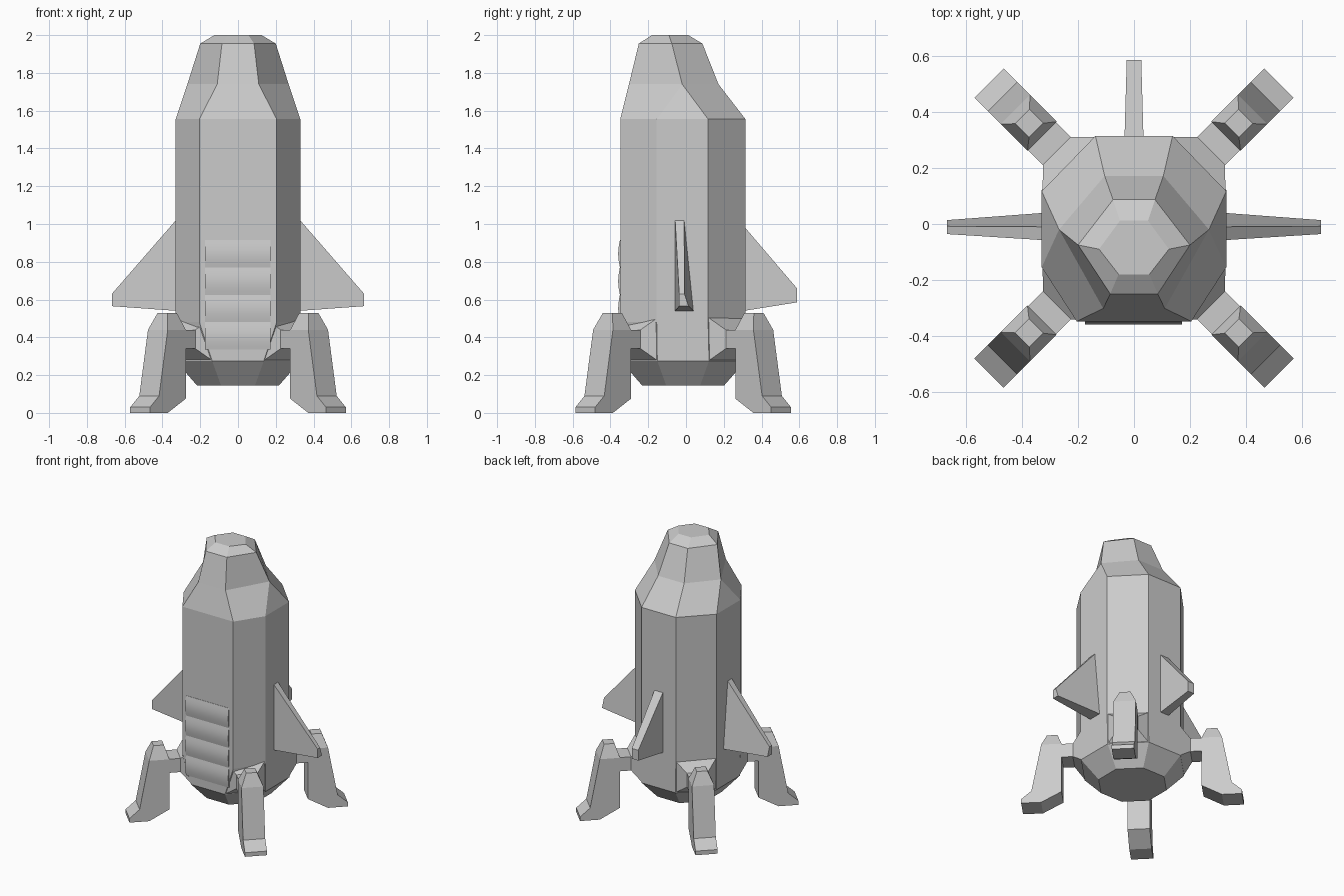
import bpy, bmesh, math
from mathutils import Vector, Matrix

if "Cube" in bpy.data.objects:
    bpy.data.objects.remove(bpy.data.objects["Cube"])

CY = -0.015  # centre line of the hull in y


def finish(name, bm):
    bmesh.ops.remove_doubles(bm, verts=bm.verts, dist=0.0005)
    bmesh.ops.recalc_face_normals(bm, faces=bm.faces)
    mesh = bpy.data.meshes.new(name)
    bm.to_mesh(mesh)
    bm.free()
    obj = bpy.data.objects.new(name, mesh)
    bpy.context.collection.objects.link(obj)
    return obj


def loft(bm, rings, matrix=Matrix()):
    """Skin a list of equal-length rings and cap both ends."""
    loops = [[bm.verts.new(matrix @ Vector(p)) for p in r] for r in rings]
    n = len(loops[0])
    for a, b in zip(loops, loops[1:]):
        for i in range(n):
            j = (i + 1) % n
            bm.faces.new((a[i], a[j], b[j], b[i]))
    bm.faces.new(loops[0][::-1])
    bm.faces.new(loops[-1])


def mirrored_ring(z, half):
    """Ring from its right-hand points, listed front to back."""
    return [(x, y, z) for x, y in half] + [(-x, y, z) for x, y in reversed(half)]


def octagon(z, apothem):
    s = apothem * math.tan(math.pi / 8)
    return mirrored_ring(z, [(s, CY - apothem), (apothem, CY - s),
                             (apothem, CY + s), (s, CY + apothem)])


def rect(r, half, z0, z1):
    return [(r, -half, z0), (r, half, z0), (r, half, z1), (r, -half, z1)]


def flat_rect(r0, r1, half, z):
    return [(r0, -half, z), (r1, -half, z), (r1, half, z), (r0, half, z)]


# Hull: octagonal barrel, nose narrowing to six sides
barrel = [(0.205, -0.348), (0.33, -0.155), (0.33, 0.117), (0.138, 0.315)]
bm = bmesh.new()
loft(bm, [
    octagon(0.145, 0.217),
    octagon(0.275, 0.33),
    mirrored_ring(0.48, barrel),
    mirrored_ring(1.555, barrel),
    mirrored_ring(1.74, [(0.11, -0.302), (0.268, -0.02), (0.268, -0.02), (0.105, 0.172)]),
    mirrored_ring(1.955, [(0.085, -0.25), (0.2, -0.075), (0.2, -0.075), (0.075, 0.087)]),
    mirrored_ring(2.0, [(0.055, -0.18), (0.125, -0.09), (0.125, -0.09), (0.05, 0.012)]),
])
finish("hull", bm)

# Four landing legs on the diagonals
leg_profile = [(0.465, 0.44), (0.465, 0.075), (0.60, 0), (0.733, 0),
               (0.733, 0.03), (0.665, 0.09), (0.60, 0.44)]
for side, angle in (("back_right", 45), ("back_left", 135),
                    ("front_left", 225), ("front_right", 315)):
    m = Matrix.Translation((0, CY, 0)) @ Matrix.Rotation(math.radians(angle), 4, 'Z')
    bm = bmesh.new()
    loft(bm, [[(r, s * 0.074, z) for r, z in leg_profile] for s in (-1, 1)], m)
    loft(bm, [flat_rect(0.465, 0.60, 0.074, 0.44), flat_rect(0.495, 0.565, 0.036, 0.53)], m)
    finish(side + "_leg", bm)
    # Strut flaring into the hull
    bm = bmesh.new()
    loft(bm, [rect(0.325, 0.137, 0.275, 0.505), rect(0.39, 0.071, 0.34, 0.44),
              rect(0.47, 0.071, 0.34, 0.44)], m)
    finish(side + "_strut", bm)

# Side fins, thicker along the lower edge
for name, s in (("right_fin", 1), ("left_fin", -1)):
    bm = bmesh.new()
    loft(bm, [
        [(s * 0.32, -0.058, 0.54), (s * 0.32, 0.04, 0.54),
         (s * 0.32, -0.01, 1.03), (s * 0.32, -0.058, 1.03)],
        [(s * 0.668, -0.036, 0.565), (s * 0.668, 0.014, 0.565),
         (s * 0.668, -0.008, 0.63), (s * 0.668, -0.036, 0.63)],
    ])
    finish(name, bm)

# Tail fin
bm = bmesh.new()
loft(bm, [
    [(-0.034, 0.305, 0.54), (0.034, 0.305, 0.54), (0.034, 0.305, 0.99), (-0.034, 0.305, 0.99)],
    [(-0.026, 0.587, 0.585), (0.026, 0.587, 0.585), (0.026, 0.587, 0.66), (-0.026, 0.587, 0.66)],
])
finish("tail_fin", bm)

# Rippled front hatch with four slats
steps, z0, z1 = 32, 0.335, 0.915
wave = [(-0.35 - 0.009 * abs(math.sin(4 * math.pi * i / steps)), z0 + (z1 - z0) * i / steps)
        for i in range(steps + 1)]
outline = [(-0.34, z0)] + wave + [(-0.34, z1)]
bm = bmesh.new()
loft(bm, [[(x, y, z) for y, z in outline] for x in (-0.175, 0.172)])
hatch = finish("front_hatch", bm)
bpy.context.view_layer.objects.active = hatch
hatch.select_set(True)
bpy.ops.object.shade_smooth_by_angle(angle=math.radians(15))
